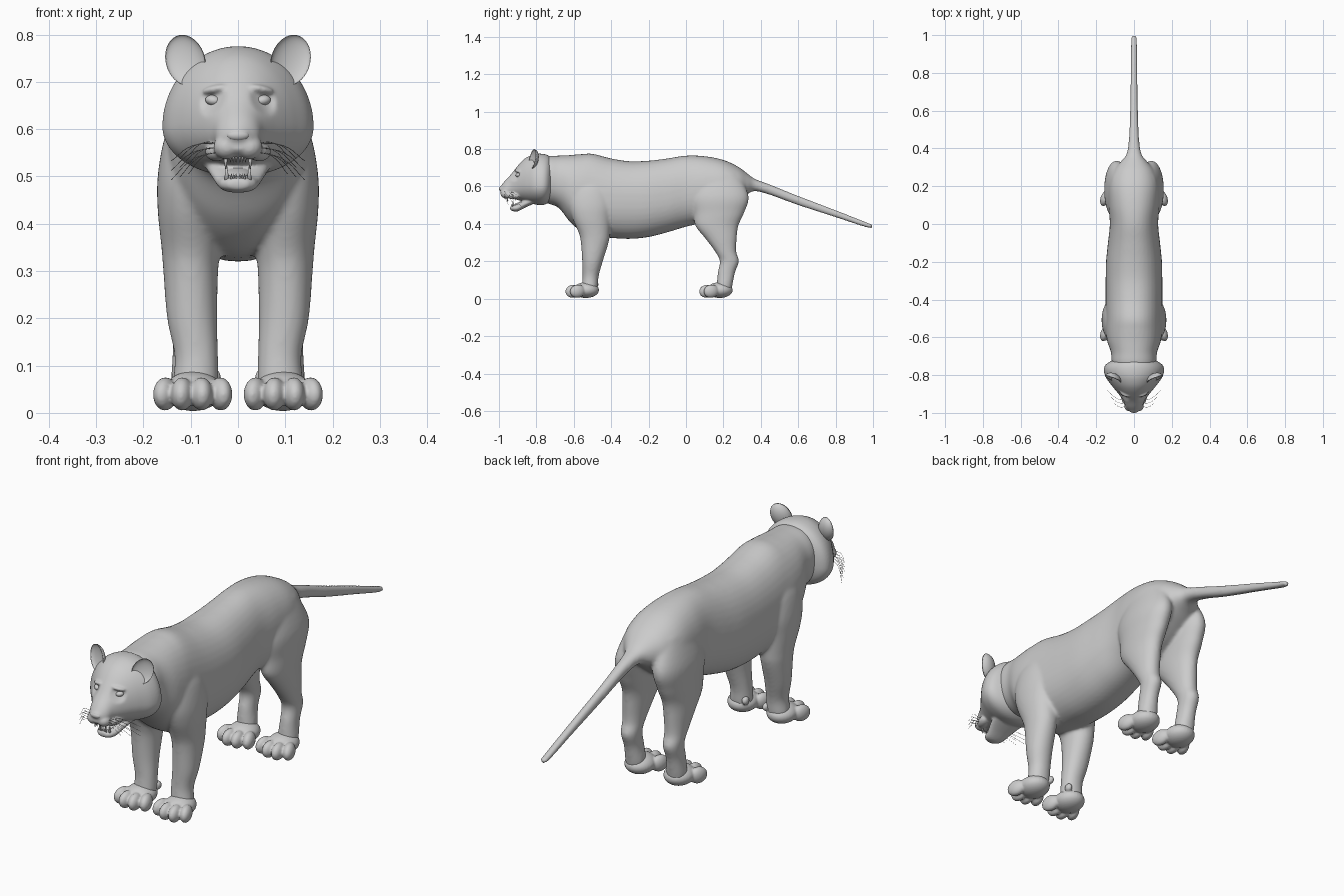
import bpy, bmesh, math
from mathutils import Vector, Matrix, Euler

if "Cube" in bpy.data.objects:
    bpy.data.objects.remove(bpy.data.objects["Cube"])


def smooth_rows(rows, steps=5):
    """Catmull-Rom interpolation of the section rows."""
    out = []
    for i in range(len(rows) - 1):
        p = [rows[max(i - 1, 0)], rows[i], rows[i + 1], rows[min(i + 2, len(rows) - 1)]]
        for k in range(steps):
            t = k / steps
            out.append([0.5 * (2 * b + (c - a) * t + (2 * a - 5 * b + 4 * c - d) * t * t
                               + (3 * b - a - 3 * c + d) * t ** 3) for a, b, c, d in zip(*p)])
    return out + [list(rows[-1])]


def sup(v, e):
    return math.copysign(abs(v) ** (2 / e), v)


def along_y(row, a, e):
    y, w, top, mid, bot = row
    s = math.sin(a)
    return (w * sup(math.cos(a), e), y, mid + (top - mid if s > 0 else mid - bot) * sup(s, e))


def along_z(row, a, e):
    z, cx, cy, rx, ry = row
    return (cx + rx * sup(math.cos(a), e), cy + ry * sup(math.sin(a), e), z)


def loft(bm, rows, ring, segs=40, e=2.0):
    rings = [[bm.verts.new(ring(r, 2 * math.pi * i / segs, e)) for i in range(segs)]
             for r in smooth_rows(rows)]
    for a, b in zip(rings, rings[1:]):
        for i in range(segs):
            j = (i + 1) % segs
            bm.faces.new((a[i], a[j], b[j], b[i]))
    bm.faces.new(rings[0])
    bm.faces.new(rings[-1])
    return [v for r in rings for v in r]


def blob(bm, loc, size, rot=(0, 0, 0)):
    m = Matrix.LocRotScale(Vector(loc), Euler(rot), Vector(size))
    return bmesh.ops.create_uvsphere(bm, u_segments=28, v_segments=18, radius=1, matrix=m)['verts']


def finish(bm, name, voxel=0, relax=0):
    bmesh.ops.recalc_face_normals(bm, faces=bm.faces)
    for f in bm.faces:
        f.smooth = True
    me = bpy.data.meshes.new(name)
    bm.to_mesh(me)
    bm.free()
    ob = bpy.data.objects.new(name, me)
    bpy.context.collection.objects.link(ob)
    if voxel:
        r = ob.modifiers.new("blend", 'REMESH')
        r.mode, r.voxel_size, r.use_smooth_shade = 'VOXEL', voxel, True
    if relax:
        s = ob.modifiers.new("relax", 'SMOOTH')
        s.factor, s.iterations = 0.5, relax
    return ob


SIDES = ((1, "right"), (-1, "left"))

# torso, neck and tail: y, half width, top, widest height, bottom
torso = [(-.80, .08, .74, .64, .54), (-.74, .115, .762, .64, .51), (-.68, .122, .765, .62, .485),
         (-.62, .142, .768, .58, .41), (-.56, .15, .773, .55, .36), (-.5, .15, .775, .53, .335),
         (-.4, .15, .75, .52, .325), (-.3, .15, .735, .52, .32), (-.2, .148, .738, .52, .33),
         (-.1, .138, .75, .53, .355), (0, .128, .765, .56, .385), (.1, .135, .762, .58, .41),
         (.2, .135, .742, .59, .46), (.28, .11, .705, .6, .52), (.33, .07, .668, .605, .56),
         (.37, .04, .64, .607, .575), (.45, .027, .61, .583, .555), (.6, .021, .55, .525, .50),
         (.8, .018, .474, .455, .435), (.97, .016, .407, .393, .38), (1.0, .010, .398, .392, .384)]
# legs: z, centre x, centre y, half width, half depth
front_leg = [(.64, .08, -.52, .05, .09), (.58, .094, -.515, .062, .108), (.5, .104, -.51, .066, .115),
             (.43, .105, -.505, .065, .102), (.35, .1, -.49, .062, .083), (.3, .1, -.488, .058, .074),
             (.2, .097, -.5, .053, .055), (.12, .088, -.51, .046, .043), (.06, .09, -.515, .048, .043),
             (.03, .09, -.52, .04, .04)]
hind_leg = [(.67, .07, .17, .05, .11), (.55, .09, .18, .065, .155), (.46, .095, .176, .06, .135),
            (.39, .097, .165, .055, .115), (.32, .1, .188, .049, .083), (.25, .102, .213, .042, .056),
            (.2, .102, .232, .038, .051), (.14, .102, .216, .036, .046), (.07, .1, .206, .041, .042),
            (.03, .1, .2, .036, .04)]
bm = bmesh.new()
loft(bm, torso, along_y, e=2.2)
for s, _ in SIDES:
    for leg in (front_leg, hind_leg):
        loft(bm, [(z, s * x, y, rx, ry) for z, x, y, rx, ry in leg], along_z, e=2.1)
finish(bm, "body", .007, 10)

# paws: pad plus four toes
for dy, place in ((0, "front"), (.715, "hind")):
    for s, side in SIDES:
        bm = bmesh.new()
        blob(bm, (s * .095, -.535 + dy, .046), (.062, .07, .042))
        for x, y, turn in ((.037, -.585, -.25), (.077, -.603, -.08), (.118, -.603, .1), (.154, -.58, .3)):
            blob(bm, (s * x, y + dy, .04), (.0235, .042, .035), (.15, 0, s * turn))
        if dy == 0:
            blob(bm, (s * .05, -.485, .075), (.014, .018, .018))
        finish(bm, f"{place}_{side}_paw", .0045, 3)

# head: skull with eye sockets, muzzle, brows and lower jaw
skull = [(-.715, .10, .75, .62, .53), (-.74, .145, .768, .61, .51), (-.77, .160, .775, .605, .5),
         (-.81, .150, .773, .605, .505), (-.85, .122, .757, .61, .515), (-.88, .098, .733, .61, .524),
         (-.91, .074, .698, .605, .53), (-.94, .054, .66, .595, .536), (-.97, .043, .628, .58, .541),
         (-.99, .026, .603, .578, .555)]
jaw = [(-.81, .075, .56, .53, .51), (-.86, .06, .532, .51, .487), (-.9, .045, .507, .488, .467),
       (-.925, .037, .5, .485, .468), (-.94, .02, .494, .484, .474)]
bm = bmesh.new()
for v in loft(bm, skull, along_y, 72):
    for s, _ in SIDES:
        d = (v.co - Vector((s * .053, -.912, .66))).length
        if d < .034:
            v.co.y += .016 * (1 - (d / .034) ** 2)
loft(bm, jaw, along_y, 32, 2.3)
blob(bm, (0, -.983, .588), (.027, .016, .016), (.3, 0, 0))
for s, _ in SIDES:
    blob(bm, (s * .024, -.962, .562), (.028, .03, .026))
    blob(bm, (s * .045, -.925, .552), (.022, .04, .02), (0, 0, -s * .35))
    blob(bm, (s * .05, -.898, .684), (.03, .014, .009), (0, s * .2, s * .5))
finish(bm, "head", .0045, 4)

# nose pad, eyes and ears
bm = bmesh.new()
blob(bm, (0, -.988, .587), (.024, .012, .012), (.35, 0, 0))
finish(bm, "nose")
for s, side in SIDES:
    bm = bmesh.new()
    blob(bm, (s * .053, -.897, .661), (.017, .014, .011), (0, s * -.15, s * .5))
    finish(bm, f"{side}_eye")
    # sphere with its front half folded inwards to form a cup
    bm = bmesh.new()
    for v in blob(bm, (0, 0, 0), (.043, .032, .056)):
        if v.co.y < 0:
            v.co.y *= -.5
    bm.transform(Matrix.LocRotScale(Vector((s * .112, -.822, .746)),
                                    Euler((-.15, s * .42, s * .3)), None))
    finish(bm, f"{side}_ear")

# tongue and teeth
bm = bmesh.new()
blob(bm, (0, -.88, .51), (.026, .045, .009), (.25, 0, 0))
finish(bm, "tongue")
bm = bmesh.new()


def tooth(x, y, z, r, h):
    m = Matrix.Translation((x, y, z)) @ Matrix.Rotation(math.pi if h < 0 else 0, 4, 'X')
    bmesh.ops.create_cone(bm, cap_ends=True, segments=10, radius1=r, radius2=r * .2,
                          depth=abs(h), matrix=m)


for s, _ in SIDES:
    tooth(s * .026, -.955, .532, .006, -.032)
    tooth(s * .024, -.925, .508, .0055, .03)
    for i in range(3):
        tooth(s * (.004 + .006 * i), -.968, .537, .003, -.014)
        tooth(s * (.004 + .005 * i), -.932, .5, .003, .012)
finish(bm, "teeth")

# whiskers
for s, side in SIDES:
    cu = bpy.data.curves.new(f"{side}_whiskers", 'CURVE')
    cu.dimensions, cu.bevel_depth, cu.bevel_resolution, cu.resolution_u = '3D', .0007, 0, 5
    for i in range(9):
        row, col = i % 3, i // 3
        start = Vector((s * (.04 + .005 * col), -.965 + .014 * col, .57 - .009 * row))
        end = Vector((s * (.105 + .018 * col), -.95 + .035 * col, .545 - .02 * row - .006 * col))
        mid = (start + end) / 2 + Vector((0, -.012, .014))
        sp = cu.splines.new('BEZIER')
        sp.bezier_points.add(2)
        for p, co in zip(sp.bezier_points, (start, mid, end)):
            p.co = co
            p.handle_left_type = p.handle_right_type = 'AUTO'
    bpy.context.collection.objects.link(bpy.data.objects.new(f"{side}_whiskers", cu))
